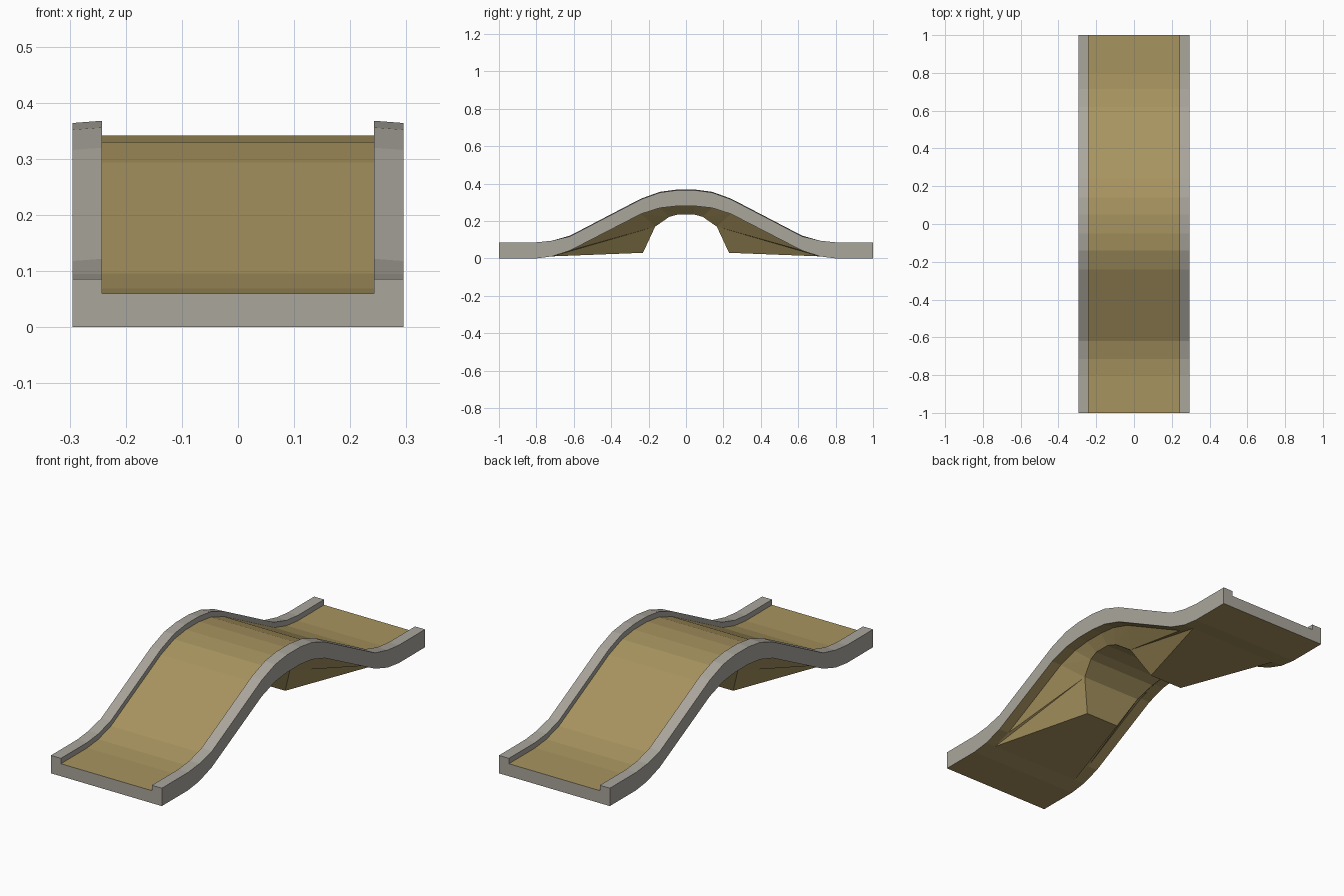
import bpy, bmesh

if "Cube" in bpy.data.objects:
    bpy.data.objects.remove(bpy.data.objects["Cube"])

def material(name, rgb):
    m = bpy.data.materials.new(name)
    m.diffuse_color = (*rgb, 1)
    m.use_nodes = True
    m.node_tree.nodes["Principled BSDF"].inputs["Base Color"].default_value = m.diffuse_color
    return m

STONE = material("grey stone", (0.40, 0.38, 0.335))
SAND = material("sandy brown", (0.39, 0.295, 0.115))

# Half profile of the hump: y, underside z, kerb top z
HALF = [(1.0, 0.0, 0.086), (0.8, 0.0, 0.086), (0.715, 0.011, 0.095),
        (0.62, 0.042, 0.122), (0.24, 0.238, 0.32), (0.14, 0.27, 0.356),
        (0.05, 0.28, 0.368)]
STATIONS = [(-y, b, t) for y, b, t in HALF] + HALF[::-1]
OUT, INN = 0.295, 0.242

def finish(bm, name):
    bmesh.ops.remove_doubles(bm, verts=bm.verts, dist=1e-5)
    bmesh.ops.recalc_face_normals(bm, faces=bm.faces)
    me = bpy.data.meshes.new(name)
    bm.to_mesh(me)
    bm.free()
    me.materials.append(STONE)
    me.materials.append(SAND)
    ob = bpy.data.objects.new(name, me)
    bpy.context.collection.objects.link(ob)
    return ob

def face(bm, pts, mat):
    f = bm.faces.new([bm.verts.new(p) for p in pts])
    f.material_index = mat

def section(y, b, t):
    deck = t - 0.026
    slope = 0.004 if abs(y) < 0.7 else 0.0
    return [(-INN, y, b), (-OUT, y, b), (-OUT, y, t - slope), (-INN, y, t),
            (-INN, y, deck), (INN, y, deck), (INN, y, t),
            (OUT, y, t - slope), (OUT, y, b), (INN, y, b)]

bm = bmesh.new()

# Span: kerbs, walkway and underside swept along the hump
rings = [section(*s) for s in STATIONS]
SANDY = (0, 4, 8, 9)   # underside strips and walkway
for a, c in zip(rings, rings[1:]):
    for i in range(10):
        j = (i + 1) % 10
        if i == 9 and min(abs(a[0][1]), abs(c[0][1])) < 0.7:
            continue   # the pier closes the middle underside
        face(bm, [a[i], a[j], c[j], c[i]], int(i in SANDY))
for r in (rings[0], rings[-1]):
    face(bm, r, 0)

# Pier: tapered side walls, sloping base and arched tunnel
ARCH = [(0.09, 0.23, 0.03), (0.16, 0.165, 0.17),
        (0.187, 0.09, 0.222), (0.195, 0.04, 0.236)]   # x, y, z
EDGE = [(INN, y, b) for y, b, _ in HALF[2:]]
P = dict(enumerate(EDGE + ARCH))   # 0-4 kerb edge, 5-8 arch
WALL = [(0, 5, 6), (0, 1, 6), (1, 2, 6), (2, 7, 6),
        (2, 3, 7), (3, 8, 7), (3, 4, 8)]

def flip(p, sx, sy):
    return (p[0] * sx, p[1] * sy, p[2])

for sy in (-1, 1):
    for sx in (-1, 1):
        for tri in WALL:
            face(bm, [flip(P[k], sx, sy) for k in tri], 1)
    for k, m in ((0, 5), (5, 6), (6, 7), (7, 8)):
        face(bm, [flip(P[k], 1, sy), flip(P[m], 1, sy),
                  flip(P[m], -1, sy), flip(P[k], -1, sy)], 1)
for sx in (-1, 1):
    face(bm, [flip(P[4], sx, -1), flip(P[8], sx, -1),
              flip(P[8], sx, 1), flip(P[4], sx, 1)], 1)
face(bm, [flip(P[8], 1, -1), flip(P[8], -1, -1),
          flip(P[8], -1, 1), flip(P[8], 1, 1)], 1)

finish(bm, "hump_bridge")
